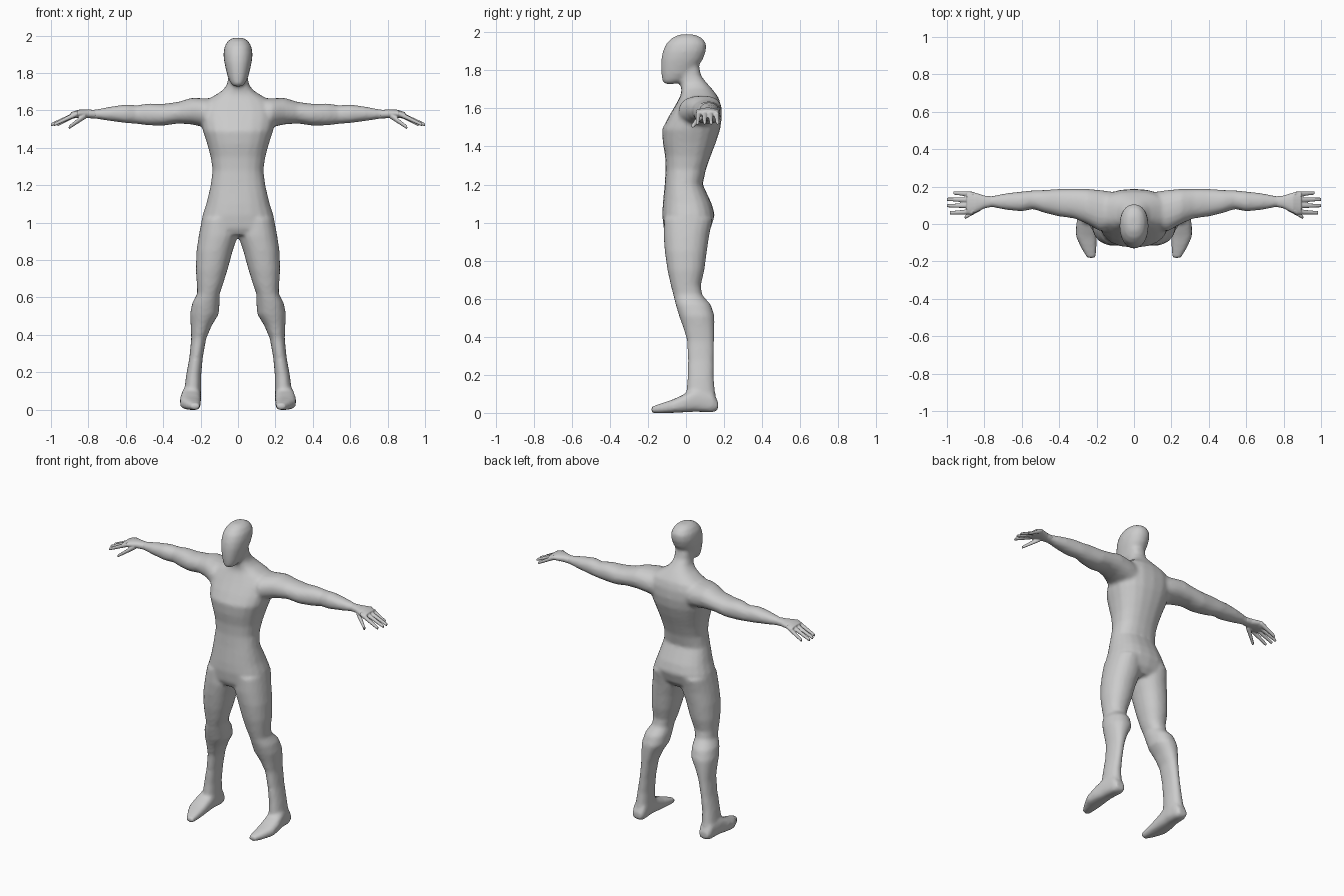
import bpy, bmesh, math
from mathutils import Vector

skin = bpy.data.materials.new("light_grey")
skin.diffuse_color = (0.6, 0.6, 0.6, 1)


def loft(bm, axis, rings, side=1, seg=20, power=2.2):
    """Closed tube through rings (t, a0, a1, b0, b1) stacked along an axis."""
    loops = []
    for t, a0, a1, b0, b1 in rings:
        loop = []
        for i in range(seg):
            w = 2 * math.pi * i / seg
            c, s = math.cos(w), math.sin(w)
            a = (a0 + a1) / 2 + (a1 - a0) / 2 * math.copysign(abs(c) ** (2 / power), c)
            b = (b0 + b1) / 2 + (b1 - b0) / 2 * math.copysign(abs(s) ** (2 / power), s)
            p = {"x": (t, a, b), "y": (a, t, b), "z": (a, b, t)}[axis]
            loop.append(bm.verts.new(Vector((p[0] * side, p[1], p[2]))))
        loops.append(loop)
    faces = [bm.faces.new((l0[i], l0[(i + 1) % seg], l1[(i + 1) % seg], l1[i]))
             for l0, l1 in zip(loops, loops[1:]) for i in range(seg)]
    faces += [bm.faces.new(loops[0]), bm.faces.new(loops[-1])]
    bmesh.ops.recalc_face_normals(bm, faces=faces)


def finish(name, bm, voxel, smooth):
    """Fuse the overlapping tubes into one smooth skin."""
    mesh = bpy.data.meshes.new(name)
    bm.to_mesh(mesh)
    bm.free()
    mesh.materials.append(skin)
    obj = bpy.data.objects.new(name, mesh)
    bpy.context.collection.objects.link(obj)
    rm = obj.modifiers.new("fuse", "REMESH")
    rm.mode, rm.voxel_size, rm.use_smooth_shade = "VOXEL", voxel, True
    sm = obj.modifiers.new("soften", "SMOOTH")
    sm.factor, sm.iterations = 0.5, smooth
    return obj


# torso and neck: z, then x and y ranges
torso = [(z, -w, w, f, b) for z, w, f, b in [
    (0.935, 0.17, -0.10, 0.10), (0.97, 0.2, -0.118, 0.13), (1.04, 0.19, -0.125, 0.152),
    (1.10, 0.17, -0.122, 0.135), (1.20, 0.146, -0.112, 0.088), (1.28, 0.136, -0.107, 0.105),
    (1.35, 0.146, -0.11, 0.13), (1.42, 0.165, -0.122, 0.157), (1.49, 0.188, -0.126, 0.18),
    (1.55, 0.20, -0.095, 0.188), (1.61, 0.20, -0.06, 0.185), (1.655, 0.17, -0.035, 0.172),
    (1.68, 0.125, -0.025, 0.155), (1.705, 0.085, -0.025, 0.135), (1.735, 0.06, -0.03, 0.108),
    (1.77, 0.053, -0.035, 0.08), (1.84, 0.05, -0.04, 0.065)]]

# head, chin leaning forward
head = [(z, -w, w, f, b) for z, w, f, b in [
    (1.728, 0.022, -0.115, -0.06), (1.745, 0.040, -0.125, -0.01), (1.78, 0.055, -0.13, 0.04),
    (1.82, 0.065, -0.132, 0.065), (1.86, 0.074, -0.13, 0.09), (1.90, 0.078, -0.122, 0.105),
    (1.94, 0.073, -0.105, 0.107), (1.97, 0.055, -0.075, 0.085), (1.988, 0.03, -0.035, 0.045)]]

# leg: z, then x and y ranges
leg = [(1.02, 0.01, 0.193, -0.115, 0.14), (0.93, 0.0, 0.21, -0.118, 0.122),
       (0.85, 0.028, 0.222, -0.112, 0.11), (0.75, 0.055, 0.226, -0.098, 0.097),
       (0.67, 0.08, 0.22, -0.08, 0.078), (0.62, 0.098, 0.218, -0.067, 0.085),
       (0.57, 0.098, 0.245, -0.055, 0.13), (0.51, 0.103, 0.257, -0.037, 0.15),
       (0.45, 0.14, 0.253, -0.015, 0.15), (0.38, 0.17, 0.25, 0.005, 0.148),
       (0.28, 0.188, 0.26, 0.01, 0.146), (0.18, 0.197, 0.278, 0.008, 0.146),
       (0.10, 0.198, 0.288, 0.0, 0.155), (0.03, 0.198, 0.29, 0.0, 0.16)]

# foot: y, then x and z ranges
foot = [(0.168, 0.212, 0.275, 0.015, 0.06), (0.14, 0.2, 0.288, 0.002, 0.11),
        (0.05, 0.198, 0.3, 0.006, 0.13), (-0.01, 0.198, 0.31, 0.003, 0.098),
        (-0.07, 0.198, 0.31, 0.0, 0.07), (-0.13, 0.2, 0.282, -0.002, 0.05),
        (-0.183, 0.205, 0.25, 0.0, 0.032)]

# arm: x, then y and z ranges
arm = [(0.10, -0.03, 0.17, 1.49, 1.665), (0.18, -0.04, 0.182, 1.51, 1.665),
       (0.25, 0.0, 0.188, 1.525, 1.667), (0.32, 0.03, 0.188, 1.53, 1.645),
       (0.40, 0.04, 0.188, 1.518, 1.635), (0.48, 0.06, 0.182, 1.52, 1.637),
       (0.54, 0.08, 0.18, 1.528, 1.627), (0.60, 0.067, 0.174, 1.532, 1.632),
       (0.68, 0.075, 0.165, 1.543, 1.62), (0.76, 0.09, 0.15, 1.555, 1.605),
       (0.81, 0.09, 0.148, 1.557, 1.603)]

bm = bmesh.new()
loft(bm, "z", torso, power=2.4)
loft(bm, "z", head)
for side in (1, -1):
    loft(bm, "z", leg, side)
    loft(bm, "y", foot, side, power=2.8)
    loft(bm, "x", arm, side)
finish("body", bm, 0.011, 5)

# hands: palm, four fingers and a thumb
palm = [(0.76, 0.092, 0.148, 1.557, 1.603), (0.80, 0.083, 0.152, 1.558, 1.604),
        (0.85, 0.058, 0.168, 1.56, 1.604), (0.895, 0.052, 0.172, 1.556, 1.59)]
# start y, tip x, tip y
fingers = [(0.066, 0.985, 0.060), (0.098, 1.0, 0.098), (0.128, 1.0, 0.132), (0.158, 0.965, 0.166)]


def finger(bm, side, start, tip, r0, r1):
    rings = []
    for k in range(5):
        p = Vector(start).lerp(Vector(tip), k / 4)
        r = r0 + (r1 - r0) * k / 4
        rings.append((p.x, p.y - r, p.y + r, p.z - r, p.z + r))
    loft(bm, "x", rings, side, 12)


for side, label in ((1, "left"), (-1, "right")):
    bm = bmesh.new()
    loft(bm, "x", palm, side)
    for y, tip_x, tip_y in fingers:
        finger(bm, side, (0.86, y, 1.582), (tip_x, tip_y, 1.523), 0.015, 0.009)
    finger(bm, side, (0.815, 0.092, 1.573), (0.905, 0.035, 1.508), 0.018, 0.010)
    finish(label + "_hand", bm, 0.004, 3)
